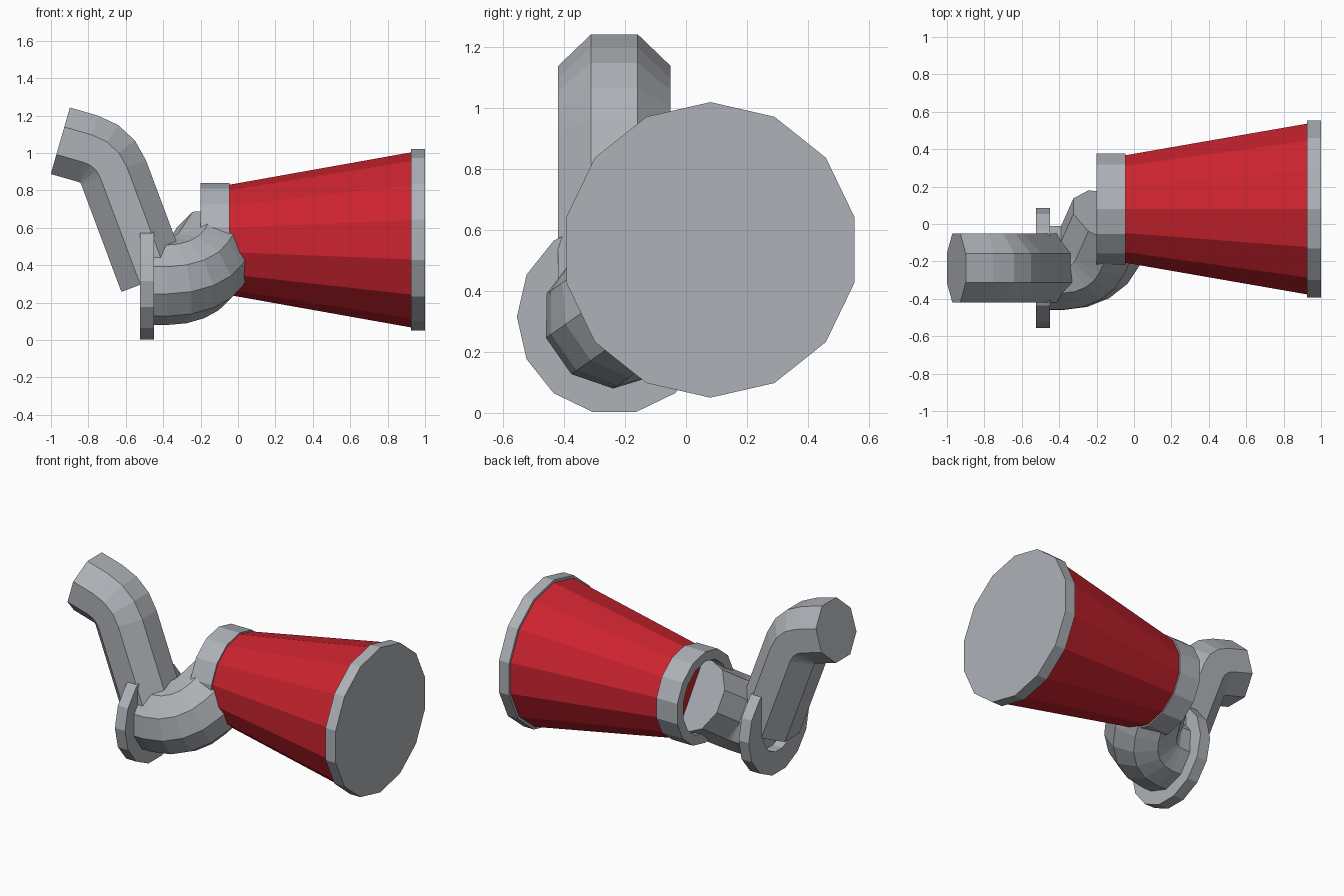
import bpy, bmesh, math
from mathutils import Vector

if "Cube" in bpy.data.objects:
    bpy.data.objects.remove(bpy.data.objects["Cube"])


def material(name, rgb):
    m = bpy.data.materials.new(name)
    m.diffuse_color = (*rgb, 1)
    m.use_nodes = True
    m.node_tree.nodes["Principled BSDF"].inputs["Base Color"].default_value = m.diffuse_color
    return m


GREY = material("steel grey", (0.42, 0.44, 0.47))
RED = material("filter red", (0.60, 0.017, 0.028))


def finish(name, bm, mat):
    bmesh.ops.recalc_face_normals(bm, faces=bm.faces)
    me = bpy.data.meshes.new(name)
    bm.to_mesh(me)
    bm.free()
    me.materials.append(mat)
    ob = bpy.data.objects.new(name, me)
    bpy.context.collection.objects.link(ob)
    return ob


def skin(bm, rings, closed=False):
    """Bridge vertex rings; cap the ends, or join last to first."""
    n = len(rings[0])
    pairs = list(zip(rings, rings[1:]))
    if closed:
        pairs.append((rings[-1], rings[0]))
    for a, b in pairs:
        for i in range(n):
            j = (i + 1) % n
            bm.faces.new((a[i], a[j], b[j], b[i]))
    if not closed:
        bm.faces.new(rings[0])
        bm.faces.new(rings[-1])


def lathe_x(name, profile, y, z, sides, phase, mat, closed=False):
    """Turn (x, radius) points around an axis parallel to x."""
    bm = bmesh.new()
    rings = []
    for x, r in profile:
        angles = [phase + 2 * math.pi * i / sides for i in range(sides)]
        rings.append([bm.verts.new((x, y + r * math.cos(a), z + r * math.sin(a))) for a in angles])
    skin(bm, rings, closed)
    return finish(name, bm, mat)


def bent_pipe(name, start, fwd, side, lead, bend_r, angle, steps, tail, r, sides, phase):
    """Straight lead, circular bend from fwd towards side, straight tail."""
    fwd, side = Vector(fwd).normalized(), Vector(side).normalized()
    across = fwd.cross(side)
    p0 = Vector(start)
    bend = p0 + fwd * lead
    stations = [(p0, 0)]
    for k in range(steps + 1):
        a = angle * k / steps
        stations.append((bend + bend_r * (fwd * math.sin(a) + side * (1 - math.cos(a))), a))
    end = fwd * math.cos(angle) + side * math.sin(angle)
    stations.append((stations[-1][0] + end * tail, angle))
    bm = bmesh.new()
    rings = []
    for p, a in stations:
        u = side * math.cos(a) - fwd * math.sin(a)
        rings.append([bm.verts.new(p + r * (u * math.cos(t) + across * math.sin(t)))
                      for t in (phase + 2 * math.pi * i / sides for i in range(sides))])
    skin(bm, rings)
    return finish(name, bm, GREY)


# Conical filter: red body, end cap and open collar
CY, CZ, UP = 0.08, 0.535, math.pi / 2
lathe_x("filter_cone", [(-0.045, 0.295), (0.925, 0.468)], CY, CZ, 14, UP, RED)
lathe_x("end_cap", [(0.925, 0.485), (1.0, 0.485)], CY, CZ, 14, UP, GREY)
lathe_x("collar", [(-0.2, 0.305), (-0.045, 0.305), (-0.045, 0.24), (-0.2, 0.24)],
        CY, CZ, 14, UP, GREY, closed=True)

# Flange ring between the two pipes
PY, PZ = -0.235, 0.315
lathe_x("flange", [(-0.525, 0.32), (-0.45, 0.32), (-0.45, 0.17), (-0.525, 0.17)],
        PY, PZ, 14, 0, GREY, closed=True)

# Elbow from the flange into the collar
tilt = math.radians(35)
bent_pipe("elbow_pipe", (-0.455, PY, PZ), (1, 0, 0), (0, math.cos(tilt), math.sin(tilt)),
          0.075, 0.21, math.radians(70), 4, 0.2, 0.235, 10, math.radians(18))

# Upper intake pipe
down = math.radians(-16)
bent_pipe("upper_pipe", (-0.95, PY, 1.065), (math.cos(down), 0, math.sin(down)),
          (math.sin(down), 0, -math.cos(down)),
          0.155, 0.205, math.radians(53.5), 3, 0.614, 0.2, 8, math.pi / 8)
